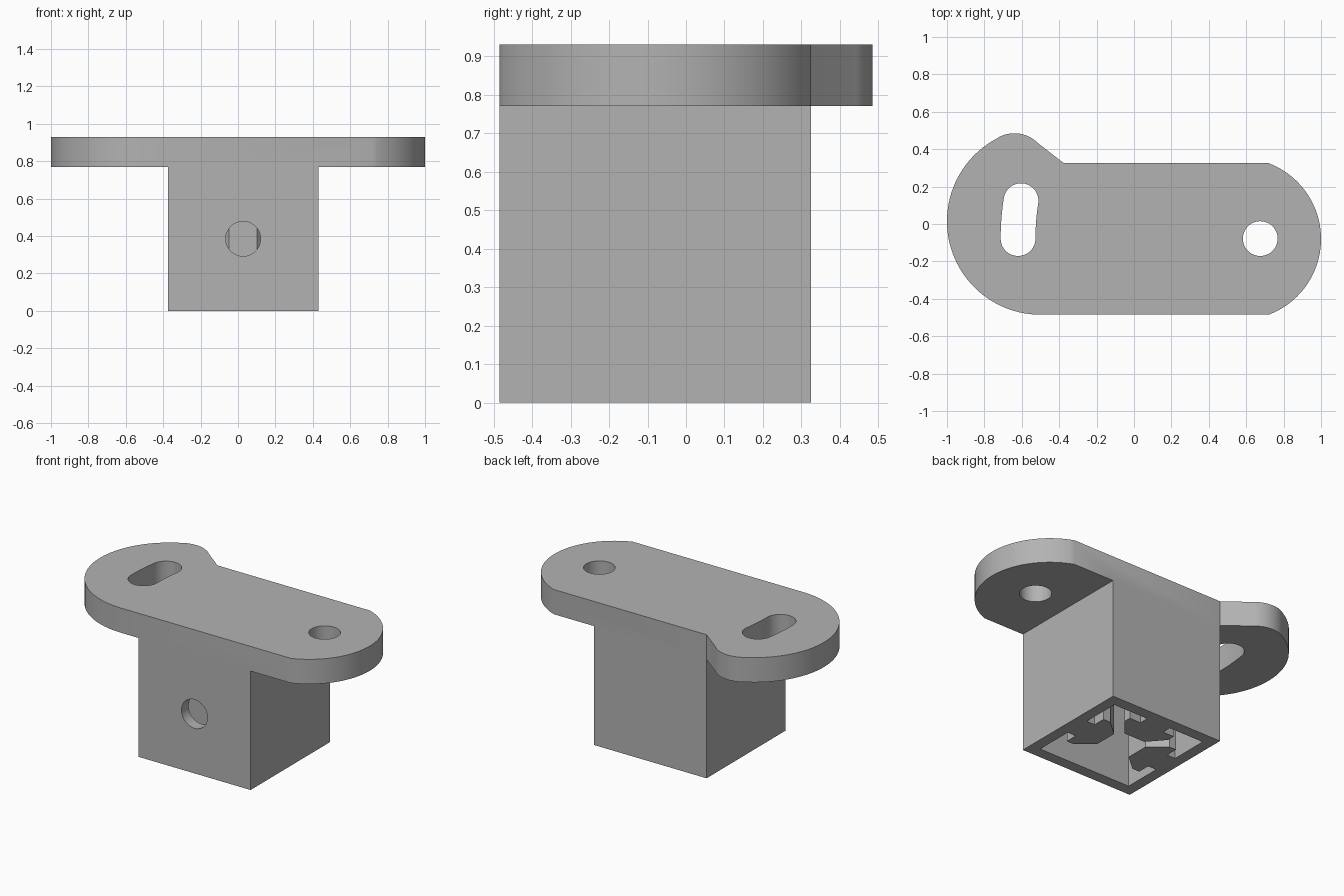
import bpy, bmesh
from math import cos, sin, pi, radians, atan2
from mathutils import Matrix

cube = bpy.data.objects.get("Cube")
if cube:
    bpy.data.objects.remove(cube, do_unlink=True)

# Main dimensions
BACK, FRONT = 0.325, -0.485
LEFT, RIGHT = 0.43, -0.375
PLATE_LOW, TOP = 0.77, 0.93
WALL = 0.07
CX, CY = (LEFT + RIGHT) / 2, (BACK + FRONT) / 2
HOLE = (0.675, -0.078)
HOLE_R = 0.093

grey = bpy.data.materials.new("plain grey")
grey.use_nodes = True
colour = (0.45, 0.45, 0.45, 1)
grey.diffuse_color = colour
grey.node_tree.nodes["Principled BSDF"].inputs["Base Color"].default_value = colour


def arc(cx, cy, r, start, end, n=24):
    """Points on an arc, angles in degrees."""
    angles = [radians(start + (end - start) * i / n) for i in range(n + 1)]
    return [(cx + r * cos(a), cy + r * sin(a)) for a in angles]


def prism(name, points, low, high):
    """Extrude a flat outline between two heights."""
    bm = bmesh.new()
    face = bm.faces.new([bm.verts.new((x, y, low)) for x, y in points])
    extruded = bmesh.ops.extrude_face_region(bm, geom=[face])["geom"]
    moved = [v for v in extruded if isinstance(v, bmesh.types.BMVert)]
    bmesh.ops.translate(bm, verts=moved, vec=(0, 0, high - low))
    bmesh.ops.recalc_face_normals(bm, faces=bm.faces)
    mesh = bpy.data.meshes.new(name)
    bm.to_mesh(mesh)
    bm.free()
    mesh.materials.append(grey)
    obj = bpy.data.objects.new(name, mesh)
    bpy.context.collection.objects.link(obj)
    return obj


def combine(target, tool, operation):
    """Apply a boolean and remove the tool."""
    bpy.context.view_layer.objects.active = target
    mod = target.modifiers.new("boolean", 'BOOLEAN')
    mod.operation, mod.solver, mod.object = operation, 'EXACT', tool
    bpy.ops.object.modifier_apply(modifier=mod.name)
    bpy.data.objects.remove(tool, do_unlink=True)


# Mounting plate: round end, long straight sides, and a lobed end
end_angle = 69.2
outline = arc(0.567, -0.08, 0.433, -end_angle, end_angle, 40)
outline[0], outline[-1] = (0.72, FRONT), (0.72, BACK)
outline += [(RIGHT, BACK)]
outline += arc(-0.64, 0.307, 0.178, 45, 116, 16)
outline += arc(-0.5, 0.015, 0.5, 118, 270, 48)
bracket = prism("mounting_bracket", outline, PLATE_LOW, TOP)

# Square sleeve under the plate
sleeve = prism("sleeve", [(RIGHT, FRONT), (LEFT, FRONT), (LEFT, BACK), (RIGHT, BACK)],
               0, PLATE_LOW)
combine(bracket, sleeve, 'UNION')

# Cavity outline: a square with slot-filling ribs on three sides
half = (LEFT - RIGHT) / 2 - WALL
rib = [(0.085, 0), (0.085, 0.06), (0.165, 0.06), (0.165, 0.11), (0.075, 0.215)]
rib += [(-x, d) for x, d in reversed(rib)]
cavity = []
for turn in range(4):
    rot = Matrix.Rotation(turn * pi / 2, 2)
    side = [(-half, -half)]
    if turn:
        side += [(-x, d - half) for x, d in rib]
    for x, y in side:
        cavity.append((CX + x * cos(turn * pi / 2) - y * sin(turn * pi / 2),
                       CY + x * sin(turn * pi / 2) + y * cos(turn * pi / 2)))
combine(bracket, prism("cavity", cavity, -0.1, PLATE_LOW), 'DIFFERENCE')

# Round pivot hole through the plate
combine(bracket, prism("pivot_hole", arc(*HOLE, HOLE_R, 0, 352.5, 47), 0.7, 1), 'DIFFERENCE')

# Slot curved around the pivot hole
reach, sweep = 1.295, 9
ends = [(HOLE[0] - reach * cos(radians(a)), HOLE[1] + reach * sin(radians(a)))
        for a in (0, sweep)]
slot = arc(*HOLE, reach + HOLE_R, 180 - sweep, 180, 8)
slot += arc(*ends[0], HOLE_R, 180, 360)[1:-1]
slot += arc(*HOLE, reach - HOLE_R, 180, 180 - sweep, 8)
slot += arc(*ends[1], HOLE_R, -sweep, 180 - sweep)[1:-1]
combine(bracket, prism("slot", slot, 0.7, 1), 'DIFFERENCE')

# Screw hole through the front wall only
screw = prism("screw_hole", arc(0, 0, HOLE_R, 0, 352.5, 47), -0.05, 0.05)
screw.matrix_world = (Matrix.Translation((CX, FRONT + 0.03, 0.385))
                      @ Matrix.Rotation(pi / 2, 4, 'X'))
bpy.context.view_layer.update()
combine(bracket, screw, 'DIFFERENCE')

# Merge flat faces and smooth only the curved ones
bm = bmesh.new()
bm.from_mesh(bracket.data)
bmesh.ops.remove_doubles(bm, verts=bm.verts, dist=0.0002)
bmesh.ops.dissolve_limit(bm, angle_limit=radians(0.5), verts=bm.verts, edges=bm.edges)
bm.to_mesh(bracket.data)
bm.free()
bpy.ops.object.select_all(action='DESELECT')
bracket.select_set(True)
bpy.context.view_layer.objects.active = bracket
bpy.ops.object.shade_smooth_by_angle(angle=radians(25))
